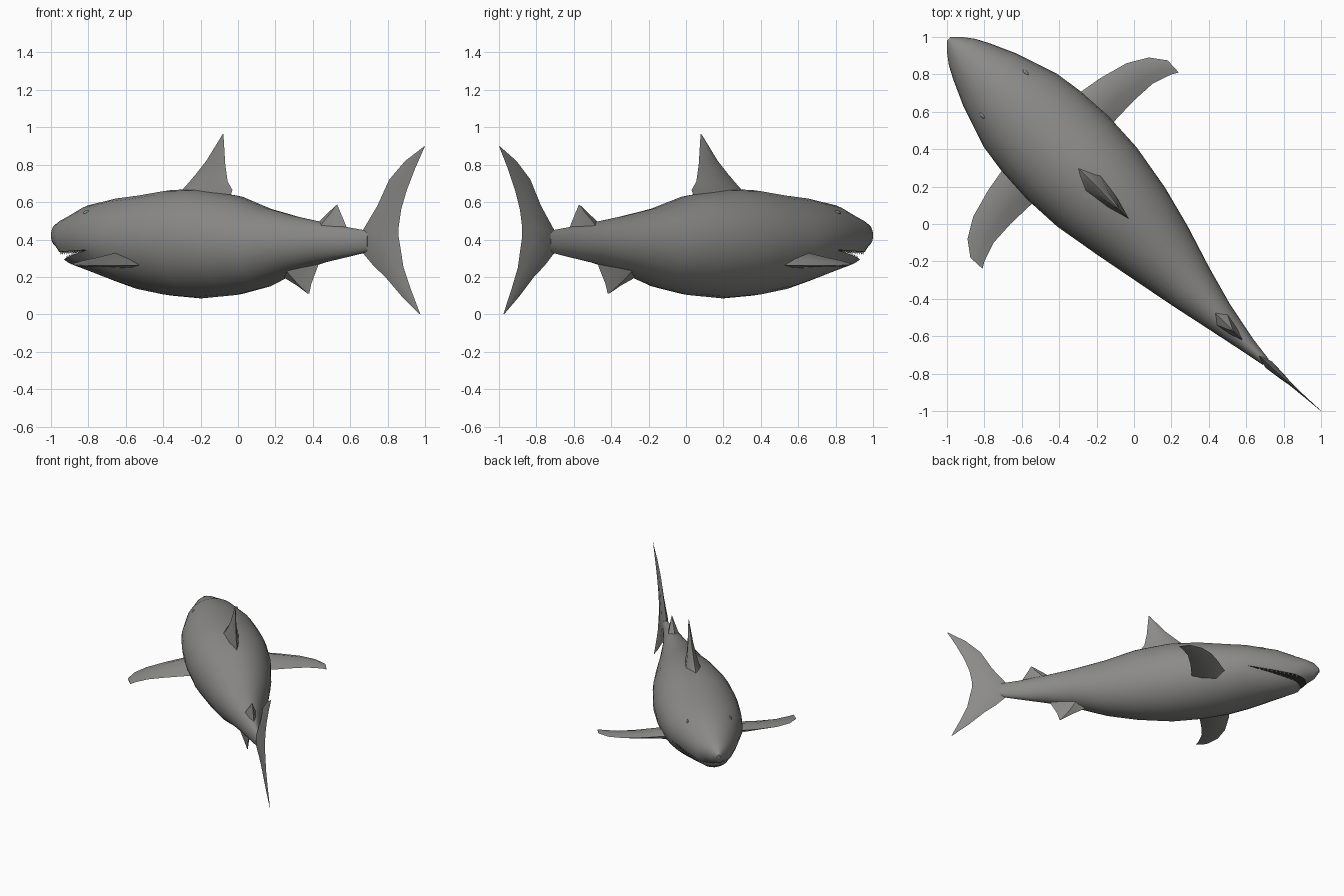
import bpy, bmesh
from math import sin, cos, pi, sqrt
from mathutils import Matrix, Vector

if "Cube" in bpy.data.objects:
    bpy.data.objects.remove(bpy.data.objects["Cube"])

# The fish is modelled along its own axis (s = nose to tail, v = sideways),
# then turned so that it lies diagonally.
TURN = Matrix.Rotation(-pi / 4, 4, 'Z')
ROOT2 = sqrt(2)


def material(name, colour):
    mat = bpy.data.materials.new(name)
    mat.use_nodes = True
    mat.diffuse_color = (*colour, 1)
    bsdf = mat.node_tree.nodes["Principled BSDF"]
    bsdf.inputs["Base Color"].default_value = (*colour, 1)
    bsdf.inputs["Roughness"].default_value = 0.8
    return mat


SKIN = material("grey skin", (0.26, 0.257, 0.25))
MOUTH = material("dark mouth", (0.05, 0.05, 0.05))
TEETH = material("pale teeth", (0.45, 0.45, 0.43))


def finish(name, bm, mat):
    bmesh.ops.recalc_face_normals(bm, faces=bm.faces[:])
    bm.transform(TURN)
    mesh = bpy.data.meshes.new(name)
    bm.to_mesh(mesh)
    bm.free()
    mesh.materials.append(mat)
    obj = bpy.data.objects.new(name, mesh)
    bpy.context.collection.objects.link(obj)
    return obj


def activate(obj):
    bpy.ops.object.select_all(action='DESELECT')
    obj.select_set(True)
    bpy.context.view_layer.objects.active = obj


def smooth(obj, angle=0.7):
    activate(obj)
    bpy.ops.object.shade_smooth_by_angle(angle=angle)


def loft(rings):
    """Skin a list of closed rings and cap both ends."""
    bm = bmesh.new()
    loops = [[bm.verts.new(p) for p in ring] for ring in rings]
    n = len(loops[0])
    for a, b in zip(loops, loops[1:]):
        for i in range(n):
            j = (i + 1) % n
            bm.faces.new((a[i], a[j], b[j], b[i]))
    bm.faces.new(loops[0])
    bm.faces.new(loops[-1])
    return bm


def centre(s):
    """Slight sideways bend of the tail."""
    return -0.03 * sin(pi * min(1, max(0, (s - 0.1) / 1.3)))


# Body: position along axis, half width, top, bottom
STATIONS = [
    (-1.4, .012, .445, .41), (-1.36, .055, .485, .36), (-1.3, .1, .51, .33),
    (-1.23, .137, .535, .265), (-1.09, .2, .587, .23), (-.86, .277, .625, .17),
    (-.7, .3, .64, .13), (-.5, .311, .665, .1), (-.28, .3, .67, .085),
    (-.02, .255, .635, .103), (.21, .203, .57, .145), (.45, .142, .525, .225),
    (.67, .088, .492, .275), (.88, .045, .463, .31), (1.02, .022, .445, .335),
]
SIDES = 28


def half_width(s, z):
    """Half width of the body at a given place and height."""
    for a, b in zip(STATIONS, STATIONS[1:]):
        if a[0] <= s <= b[0]:
            t = (s - a[0]) / (b[0] - a[0])
            _, w, top, low = [p + (q - p) * t for p, q in zip(a, b)]
            k = (2 * z - top - low) / (top - low)
            return w * sqrt(max(0, 1 - k * k))
    return 0


rings = []
for s, w, top, low in STATIONS:
    angles = [2 * pi * i / SIDES for i in range(SIDES)]
    rings.append([(s, centre(s) + w * cos(a),
                   (top + low) / 2 + (top - low) / 2 * sin(a)) for a in angles])
body = finish("body", loft(rings), SKIN)

# Open mouth: a wedge cut out of the head
CORNER, UPPER, LOWER = (-.88, .345), (-1.5, .325), (-1.5, .255)
wedge = loft([[(s, v, z) for s, z in (CORNER, UPPER, LOWER)] for v in (-.5, .5)])
cutter = finish("mouth_cutter", wedge, MOUTH)
cutter.hide_render = True
activate(body)
cut = body.modifiers.new("mouth", 'BOOLEAN')
cut.operation = 'DIFFERENCE'
cut.solver = 'EXACT'
cut.material_mode = 'TRANSFER'
cut.object = cutter
bpy.ops.object.modifier_apply(modifier=cut.name)
bpy.data.objects.remove(cutter)
smooth(body)

# Teeth: small cones along both lips
bm = bmesh.new()
for jaw, edge, count in ((-1, UPPER, 10), (1, LOWER, 9)):
    for i in range(count):
        s = -.97 - .03 * i
        t = (s - CORNER[0]) / (edge[0] - CORNER[0])
        z = CORNER[1] + (edge[1] - CORNER[1]) * t
        v = half_width(s, z) - .012
        if v < .01:
            continue
        for side in (-1, 1):
            place = Matrix.Translation((s, side * v, z + jaw * .007))
            flip = Matrix.Rotation(pi if jaw < 0 else 0, 4, 'X')
            bmesh.ops.create_cone(bm, cap_ends=True, segments=4, radius1=.009,
                                  radius2=0, depth=.02, matrix=place @ flip)
finish("teeth", bm, TEETH)

# Eyes: small flattened bumps
for side, label in ((1, "left"), (-1, "right")):
    bm = bmesh.new()
    place = Matrix.Translation((-.98, side * .163, .54))
    bmesh.ops.create_uvsphere(bm, u_segments=12, v_segments=8, radius=.02,
                              matrix=place @ Matrix.Diagonal((1.2, .5, .8, 1)))
    smooth(finish(label + "_eye", bm, SKIN))

# Fin section: share of the chord, share of the thickness
SECTION = [(0, 0), (.3, 1), (.7, .6), (1, 0), (.7, -.6), (.3, -1)]


def fin(name, stations, axis):
    """Loft a fin from (leading point, trailing point, half thickness)."""
    rings = []
    for lead, trail, thick in stations:
        lead, trail = Vector(lead), Vector(trail)
        rings.append([lead.lerp(trail, c) + Vector(axis) * thick * k
                      for c, k in SECTION])
    smooth(finish(name, loft(rings), SKIN), 0.6)


def upright_fin(name, outline):
    """Fin on the midline, given by x and z of both edges."""
    def point(x, z):
        return (x * ROOT2, centre(x * ROOT2), z)
    fin(name, [(point(a, b), point(c, d), t) for a, b, c, d, t in outline],
        (0, 1, 0))


upright_fin("dorsal_fin", [
    (-.35, .61, -.05, .6, .075), (-.28, .685, -.03, .665, .05),
    (-.225, .75, -.055, .71, .034), (-.17, .82, -.068, .8, .02),
    (-.085, .958, -.078, .965, .003)])

upright_fin("second_dorsal_fin", [
    (.43, .47, .61, .44, .045), (.47, .512, .592, .49, .03),
    (.51, .55, .575, .53, .016), (.545, .583, .552, .586, .003)])

upright_fin("anal_fin", [
    (.22, .24, .46, .3, .06), (.27, .19, .445, .25, .04),
    (.33, .155, .412, .165, .02), (.39, .112, .4, .112, .003)])

upright_fin("tail_fin", [
    (.97, .002, .976, 0, .001), (.88, .1, .93, .13, .004),
    (.8, .2, .892, .25, .008), (.74, .26, .876, .36, .015),
    (.68, .335, .868, .41, .024), (.68, .44, .868, .47, .024),
    (.76, .58, .88, .56, .014), (.82, .72, .907, .66, .008),
    (.9, .82, .95, .78, .004), (.995, .898, 1, .9, .001)])

# Pectoral fins, mirrored
PECTORAL = [
    ((-.74, .22, .3), (-.46, .22, .265), .046),
    ((-.7, .304, .3), (-.463, .322, .262), .038),
    ((-.679, .424, .29), (-.467, .467, .26), .025),
    ((-.636, .58, .278), (-.46, .6, .26), .016),
    ((-.573, .686, .27), (-.424, .707, .26), .01),
    ((-.491, .746, .264), (-.403, .742, .258), .003)]
for side, label in ((1, "left"), (-1, "right")):
    fin(label + "_pectoral_fin",
        [((a[0], side * a[1], a[2]), (b[0], side * b[1], b[2]), t)
         for a, b, t in PECTORAL], (0, 0, 1))
